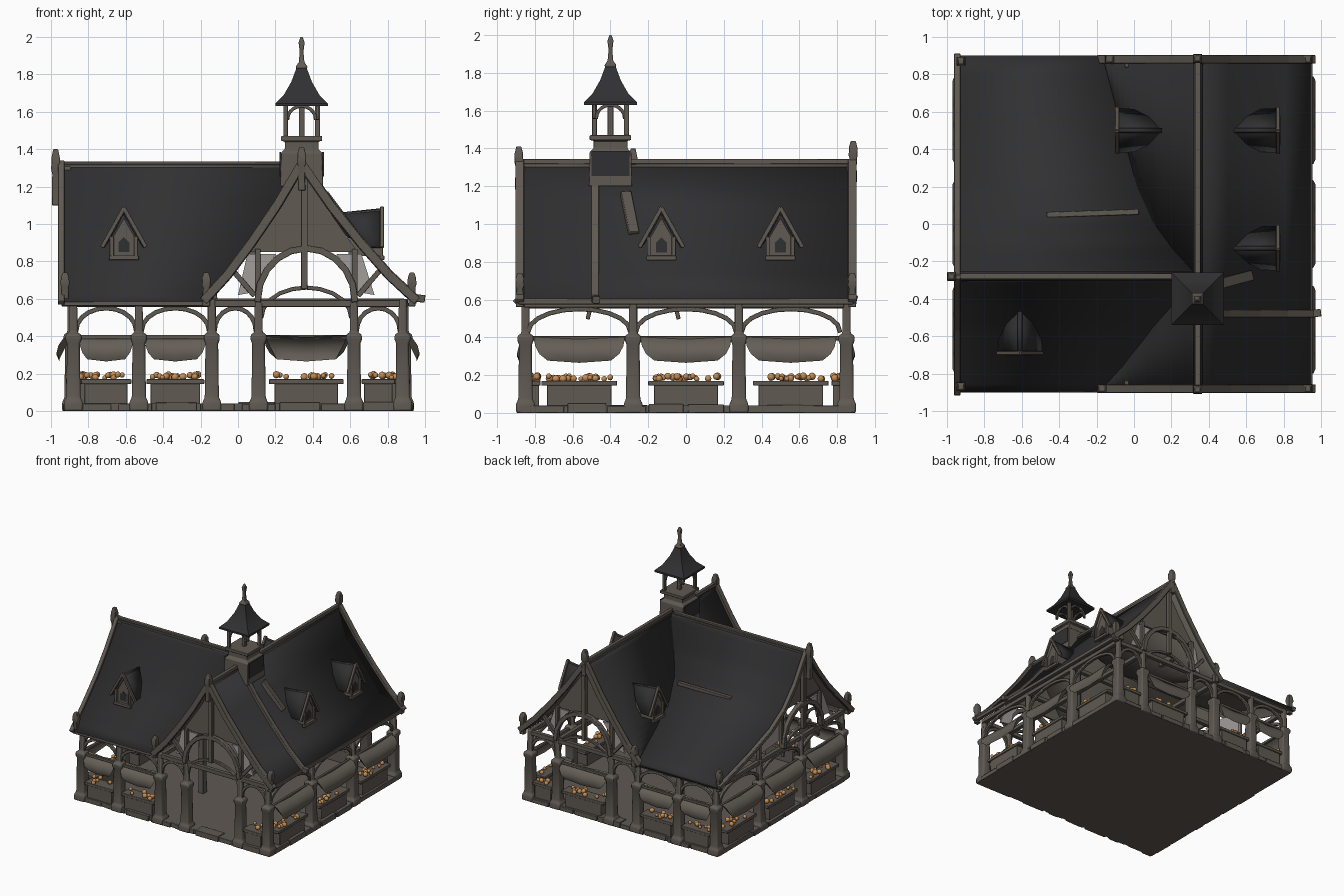
import bpy, bmesh, math, random
from mathutils import Vector, Matrix

if "Cube" in bpy.data.objects:
    bpy.data.objects.remove(bpy.data.objects["Cube"])
random.seed(4)

def material(name, rgb):
    m = bpy.data.materials.new(name)
    m.diffuse_color = (*rgb, 1)
    m.use_nodes = True
    m.node_tree.nodes["Principled BSDF"].inputs["Base Color"].default_value = m.diffuse_color
    return m
WOOD = material("weathered wood", (0.115, 0.1, 0.083))
STONE = material("stone", (0.115, 0.1, 0.085))
ROOF = material("dark slate", (0.03, 0.03, 0.032))
CLOTH = material("awning cloth", (0.13, 0.113, 0.094))
PLASTER = material("plaster", (0.36, 0.34, 0.32))
FRUIT = material("orange produce", (0.56, 0.27, 0.09))
parts = {}

def part(name, mat):
    return parts.setdefault(name, (bmesh.new(), mat))[0]

def box(name, c, s, mat=WOOD, rot=Matrix()):
    bmesh.ops.create_cube(part(name, mat), size=1, matrix=Matrix.Translation(c) @ rot @ Matrix.Diagonal((*s, 1)))

def beam(name, p, q, w=0.035, mat=WOOD):
    p, q = Vector(p), Vector(q)
    rot = (q - p).to_track_quat('Z', 'Y').to_matrix().to_4x4()
    box(name, (p + q) / 2, (w, w, (q - p).length + w * 0.4), mat, rot)

def path(name, pts, w=0.03, mat=WOOD):
    for a, b in zip(pts, pts[1:]):
        beam(name, a, b, w, mat)

def lathe(name, x, y, prof, mat=WOOD):
    # square tapered post from (half width, z) pairs
    bm = part(name, mat)
    rings = [[bm.verts.new((x + r * i, y + r * j, z)) for i, j in ((-1, -1), (1, -1), (1, 1), (-1, 1))] for r, z in prof]
    for a, b in zip(rings, rings[1:]):
        for k in range(4):
            bm.faces.new((a[k], a[(k + 1) % 4], b[(k + 1) % 4], b[k]))
    bm.faces.new(rings[0][::-1])
    bm.faces.new(rings[-1])

def panel(name, P, uz, v0, v1, mat):
    bm = part(name, mat)
    a = [bm.verts.new(P(u, v0, z)) for u, z in uz]
    b = [bm.verts.new(P(u, v1, z)) for u, z in uz]
    bm.faces.new(a)
    bm.faces.new(b[::-1])
    for i in range(len(a)):
        j = (i + 1) % len(a)
        bm.faces.new((a[j], a[i], b[i], b[j]))

def finish(name, bm, mats, bevel=0.0):
    me = bpy.data.meshes.new(name)
    bm.to_mesh(me)
    bm.free()
    ob = bpy.data.objects.new(name, me)
    bpy.context.collection.objects.link(ob)
    for m in mats:
        me.materials.append(m)
    if bevel:
        mod = ob.modifiers.new("bevel", 'BEVEL')
        mod.width, mod.segments = bevel, 2
    bpy.ops.object.select_all(action='DESELECT')
    ob.select_set(True)
    bpy.context.view_layer.objects.active = ob
    bpy.ops.object.shade_smooth_by_angle(angle=math.radians(40))
    return ob

def sheet(name, rows, thick=0.03):
    # slate surface with a wooden underside
    bm = bmesh.new()
    vs = [[bm.verts.new(p) for p in r] for r in rows]
    for a, b in zip(vs, vs[1:]):
        f = bm.faces.new((a[0], a[1], b[1], b[0]))
        f.normal_update()
        if f.normal.z < 0:
            f.normal_flip()
    ob = finish(name, bm, [ROOF, WOOD])
    mod = ob.modifiers.new("thickness", 'SOLIDIFY')
    mod.thickness, mod.offset, mod.material_offset = thick, -1, 1

# Wall frames: u along the wall, v outward
SIDES = {
    "front": lambda u, v, z: Vector((u, -0.85 - v, z)),
    "back": lambda u, v, z: Vector((u, 0.85 + v, z)),
    "right": lambda u, v, z: Vector((0.89 + v, u, z)),
    "left": lambda u, v, z: Vector((-0.89 - v, u, z))}

# Roof profiles as (position, height)
RIGHT = [(0.34, 1.33), (0.5, 1.1), (0.66, 0.9), (0.81, 0.73), (0.95, 0.6)]
LEFT = [(0.34 - (x - 0.34) * 0.85, z) for x, z in RIGHT]
FRONT = [(-0.28, 1.33), (-0.42, 1.12), (-0.56, 0.94), (-0.72, 0.77), (-0.9, 0.59)]
BACK = [(-0.28, 1.33), (-0.13, 1.1), (0.02, 0.94), (0.2, 0.83), (0.48, 0.73), (0.9, 0.61)]

def dense(prof, n=4):
    return [(a[0] + (b[0] - a[0]) * k / n, a[1] + (b[1] - a[1]) * k / n) for a, b in zip(prof, prof[1:]) for k in range(n)] + [prof[-1]]

def at_height(prof, z):
    for (a, za), (b, zb) in zip(prof, prof[1:]):
        if z >= zb:
            return a + (b - a) * (za - z) / (za - zb)
    return prof[-1][0]

# Roof planes, each clipped at the valley with a small overlap
sheet("main_roof_right", [((x, -0.89, z), (x, 0.89, z)) for x, z in RIGHT])
sheet("main_roof_left_front", [((x, -0.89, z), (x, at_height(FRONT, z) + 0.015, z)) for x, z in dense(LEFT)])
sheet("main_roof_left_back", [((x, at_height(BACK, z) - 0.015, z), (x, 0.89, z)) for x, z in dense(LEFT)])
sheet("wing_roof_front", [((-0.94, y, z), (at_height(LEFT, z) + 0.015, y, z)) for y, z in dense(FRONT)])
sheet("wing_roof_back", [((-0.94, y, z), (at_height(LEFT, z) + 0.015, y, z)) for y, z in dense(BACK)])

# Ridge beams, rakes, roof rib, eave boards and a loose plank on the back slope
beam("ridge_beams", (0.34, -0.9, 1.33), (0.34, 0.9, 1.33), 0.03)
beam("ridge_beams", (-0.96, -0.28, 1.32), (0.3, -0.28, 1.32), 0.03)
for y in (-0.88, 0.88):
    for prof in (LEFT, RIGHT):
        path("rake_boards", [(x, y, z - 0.005) for x, z in prof], 0.045)
for prof in (FRONT, BACK):
    path("rake_boards", [(-0.945, y, z - 0.005) for y, z in prof], 0.035)
path("roof_rib", [(x, -0.48, z + 0.005) for x, z in RIGHT] + [(0.99, -0.475, 0.6)], 0.04)
beam("eave_boards", (0.94, -0.88, 0.59), (0.94, 0.88, 0.59), 0.03)
beam("eave_boards", (-0.94, -0.88, 0.575), (-0.16, -0.88, 0.575), 0.025)
beam("eave_boards", (-0.94, 0.88, 0.6), (-0.12, 0.88, 0.6), 0.025)
beam("roof_plank", (-0.46, 0.05, 0.915), (0.02, 0.065, 0.925), 0.03)

# Finials
def finial(x, y, z, h):
    lathe("finials", x, y, [(0.02, z), (0.018, z + h * 0.55), (0.024, z + h * 0.65), (0.022, z + h * 0.85), (0.013, z + h)])
for x, y, z, h in ((0.34, -0.885, 1.18, 0.23), (0.34, 0.885, 1.22, 0.22), (-0.975, -0.28, 1.1, 0.3)):
    finial(x, y, z, h)
for x, y in ((0.93, -0.88), (0.93, 0.88), (-0.17, -0.88), (-0.13, 0.88), (-0.925, -0.87), (-0.925, 0.87)):
    finial(x, y, 0.56, 0.18)

# Floor and rough edge stones
box("floor", (0, 0, 0.02), (1.86, 1.76, 0.04), STONE)
for P, half in ((SIDES["front"], 0.88), (SIDES["back"], 0.88), (SIDES["left"], 0.84), (SIDES["right"], 0.84)):
    for k in range(8):
        u = half * (k - 3.5) / 4
        s = Vector([abs(c) for c in P(1, 0, 0) - P(0, 0, 0)])
        d = Vector((1, 1, 0)) - s
        size = s * random.uniform(0.17, 0.22) + d * random.uniform(0.07, 0.1) + Vector((0, 0, random.uniform(0.035, 0.05)))
        box("edge_stones", P(u, 0, size.z / 2), size, STONE)

# Posts, beams, arches, stalls and awnings on each side
def arch(name, P, u0, u1, z0, z1, w, v=0.0):
    c, r = (u0 + u1) / 2, (u1 - u0) / 2
    path(name, [P(c - r * math.cos(t * math.pi / 10), v, z0 + (z1 - z0) * math.sin(t * math.pi / 10)) for t in range(11)], w)

def awning(P, u, w, v0):
    bm = part("awnings", CLOTH)
    prof = [(0.0, 0.395, 1), (0.045, 0.375, 1), (0.07, 0.34, 0.97), (0.08, 0.3, 0.88), (0.065, 0.265, 0.7)]
    rows = [[bm.verts.new(P(u + k * s * w / 4, v0 + v, z + 0.012 * abs(k) / 2)) for k in (-2, -1, 0, 1, 2)] for v, z, s in prof]
    for a, b in zip(rows, rows[1:]):
        for k in range(4):
            bm.faces.new((a[k], a[k + 1], b[k + 1], b[k]))
    for k in (0, 4):
        bm.faces.new([r[k] for r in rows])

def stall(P, u, w):
    a, b = P(u - w / 2, -0.08, 0.145), P(u + w / 2, 0.03, 0.17)
    size = [abs(c) for c in b - a]
    box("counters", (a + b) / 2, size)
    box("counter_bodies", P(u, -0.025, 0.09), (size[0] * 0.85, size[1] * 0.85, 0.12))
    for k in range(int(w * 32)):
        p = P(u + random.uniform(-0.42, 0.42) * w, random.uniform(-0.07, 0.02), random.uniform(0.178, 0.195))
        bmesh.ops.create_icosphere(part("produce", FRUIT), subdivisions=2, radius=random.uniform(0.013, 0.021), matrix=Matrix.Translation(p))

POST = [(0.05, 0), (0.05, 0.05), (0.038, 0.07), (0.034, 0.36), (0.042, 0.38), (0.042, 0.41), (0.022, 0.42), (0.02, 0.6)]
XS, YS = [-0.88, -0.53, -0.14, 0.11, 0.62, 0.88], [-0.85, -0.28, 0.28, 0.83]
BAYS = {"front": (XS, (0, 1), (0, 1, 4)), "back": (XS, (0, 1, 3), (0, 1, 3, 4)),
        "left": (YS, (0, 1, 2), (0, 1, 2)), "right": (YS, (0, 1, 2), (0, 1, 2))}
for side, (us, awn, stalls) in BAYS.items():
    P = SIDES[side]
    ends = side in ("front", "back")
    for u in us:
        p = P(u, 0, 0)
        if ends or abs(u) < 0.5:
            lathe("posts", p.x, p.y, POST, STONE)
    beam("wall_plates", P(us[0], 0, 0.575), P(us[-1], 0, 0.575), 0.035)
    for i, (a, b) in enumerate(zip(us, us[1:])):
        if not (ends and i == 3):
            arch("bay_arches", P, a + 0.015, b - 0.015, 0.43, 0.55, 0.024)
        if i in awn:
            beam("awning_rails", P(a, 0, 0.395), P(b, 0, 0.395), 0.022)
            awning(P, (a + b) / 2, min(b - a - 0.06, 0.48), -0.035 if ends else 0)
        if i in stalls:
            stall(P, (a + b) / 2, min(b - a - 0.08, 0.4))

# Gable trusses: big arch, king post, infill
def truss(P, c, lo, hi, up):
    arch("gable_arches", P, c - 0.26, c + 0.26, 0.59, 0.87, 0.035, 0.02)
    arch("gable_arches", P, c - 0.24, c + 0.24, 0.5, 0.66, 0.022, 0.0)
    beam("king_posts", P(c - 0.01, 0.02, 0.66), P(c - 0.01, 0.02, 1.3), 0.035)
    for s in (-0.26, 0.26):
        beam("king_posts", P(c + s, 0, 0.57), P(c + s, 0, 0.86), 0.03)
    inner = [(0.16, 0.84), (0.23, 0.75), (0.255, 0.64)]
    panel("plaster_panels", P, lo + [(c - d, z) for d, z in inner], -0.03, -0.015, PLASTER)
    panel("plaster_panels", P, hi + [(c + d, z) for d, z in inner], -0.03, -0.015, PLASTER)
    panel("gable_boards", P, up, -0.03, -0.015, WOOD)
for side in ("front", "back"):
    P = SIDES[side]
    truss(P, 0.365, [(0.0, 0.62), (0.05, 0.84)], [(0.73, 0.62), (0.66, 0.84)], [(0.06, 0.85), (0.34, 1.28), (0.64, 0.85)])
    for s in (-1, 1):
        beam("gable_struts", P(0.365 + s * 0.28, 0, 0.62), P(0.365 + s * 0.4, 0, 0.76), 0.028)
truss(SIDES["left"], -0.28, [(-0.7, 0.62), (-0.6, 0.84)], [(0.3, 0.62), (0.3, 0.74), (0.12, 0.84)], [(-0.57, 0.87), (-0.28, 1.27), (0.03, 0.87)])
beam("gable_struts", (-0.89, 0.28, 0.58), (-0.89, 0.28, 0.76), 0.03)

# Interior tie beams and posts
for y in (-0.28, 0.28):
    beam("tie_beams", (-0.88, y, 0.585), (0.88, y, 0.585), 0.035)
for x in (-0.14, 0.62):
    beam("tie_beams", (x, -0.85, 0.57), (x, 0.85, 0.57), 0.035)
for y in (-0.28, 0.28):
    lathe("inner_posts", -0.14, y, [(0.025, 0.03), (0.022, 0.6)])

# Dormers
def dormer(name, P):
    panel("dormer_walls", P, [(-0.075, 0.83), (0.075, 0.83), (0.075, 0.9), (0, 1.03), (-0.075, 0.9)], 0, -0.17, WOOD)
    panel("dormer_windows", P, [(-0.03, 0.85), (0.03, 0.85), (0.03, 0.9), (0, 0.93), (-0.03, 0.9)], -0.002, 0.005, ROOF)
    beam("dormer_trim", P(-0.075, 0.01, 0.82), P(0.075, 0.01, 0.82), 0.025)
    for s in (-1, 1):
        sheet(name + ("_left" if s < 0 else "_right"), [(P(0, 0.01, 1.085), P(0, -0.23, 1.06)), (P(s * 0.06, 0.01, 0.97), P(s * 0.075, -0.16, 0.97)), (P(s * 0.12, 0.01, 0.88), P(s * 0.115, -0.08, 0.88))], 0.015)
        beam("dormer_trim", P(0, 0.01, 1.085), P(s * 0.115, 0.01, 0.88), 0.022)
        beam("dormer_trim", P(s * 0.065, 0.005, 0.82), P(s * 0.065, 0.005, 0.93), 0.022)
dormer("dormer_front", lambda u, v, z: Vector((-0.61 + u, -0.68 - v, z)))
dormer("dormer_right_a", lambda u, v, z: Vector((0.76 + v, -0.13 + u, z)))
dormer("dormer_right_b", lambda u, v, z: Vector((0.76 + v, 0.5 + u, z)))
dormer("dormer_back_left", lambda u, v, z: Vector((-0.08 - v, 0.5 + u, z)))

# Bell turret
tx, ty = 0.34, -0.4
lathe("turret_base", tx, ty, [(0.115, 1.2), (0.11, 1.38), (0.09, 1.4), (0.09, 1.44), (0.11, 1.445), (0.11, 1.47)])
for s in (-1, 1):
    box("turret_slates", (tx + s * 0.114, ty, 1.32), (0.009, 0.2, 0.13), ROOF)
for dx, dy in ((0, -1), (0, 1), (-1, 0), (1, 0)):
    Q = lambda u, v, z, dx=dx, dy=dy: Vector((tx + dx * 0.085 + dy * u, ty + dy * 0.085 + dx * u, z))
    beam("turret_posts", Q(0.085, 0, 1.46), Q(0.085, 0, 1.64), 0.026)
    arch("turret_arches", Q, -0.075, 0.075, 1.56, 1.63, 0.018)
beam("turret_pole", (tx, ty, 1.45), (tx, ty, 1.66), 0.03)
lathe("turret_roof", tx, ty, [(0.14, 1.63), (0.14, 1.645), (0.095, 1.69), (0.055, 1.76), (0.025, 1.84)], ROOF)
lathe("turret_spire", tx, ty, [(0.024, 1.82), (0.032, 1.84), (0.015, 1.865), (0.01, 1.92), (0.016, 1.97), (0.006, 2.0)])
beam("turret_brace", (0.46, -0.32, 1.15), (0.61, -0.28, 0.95), 0.055)

for name, (bm, mat) in parts.items():
    if name != "awnings":
        bmesh.ops.recalc_face_normals(bm, faces=bm.faces)
    rough = mat in (WOOD, STONE) and name not in ("gable_boards", "dormer_walls")
    finish(name, bm, [mat], 0.01 if name == "posts" else 0.004 if rough else 0)
